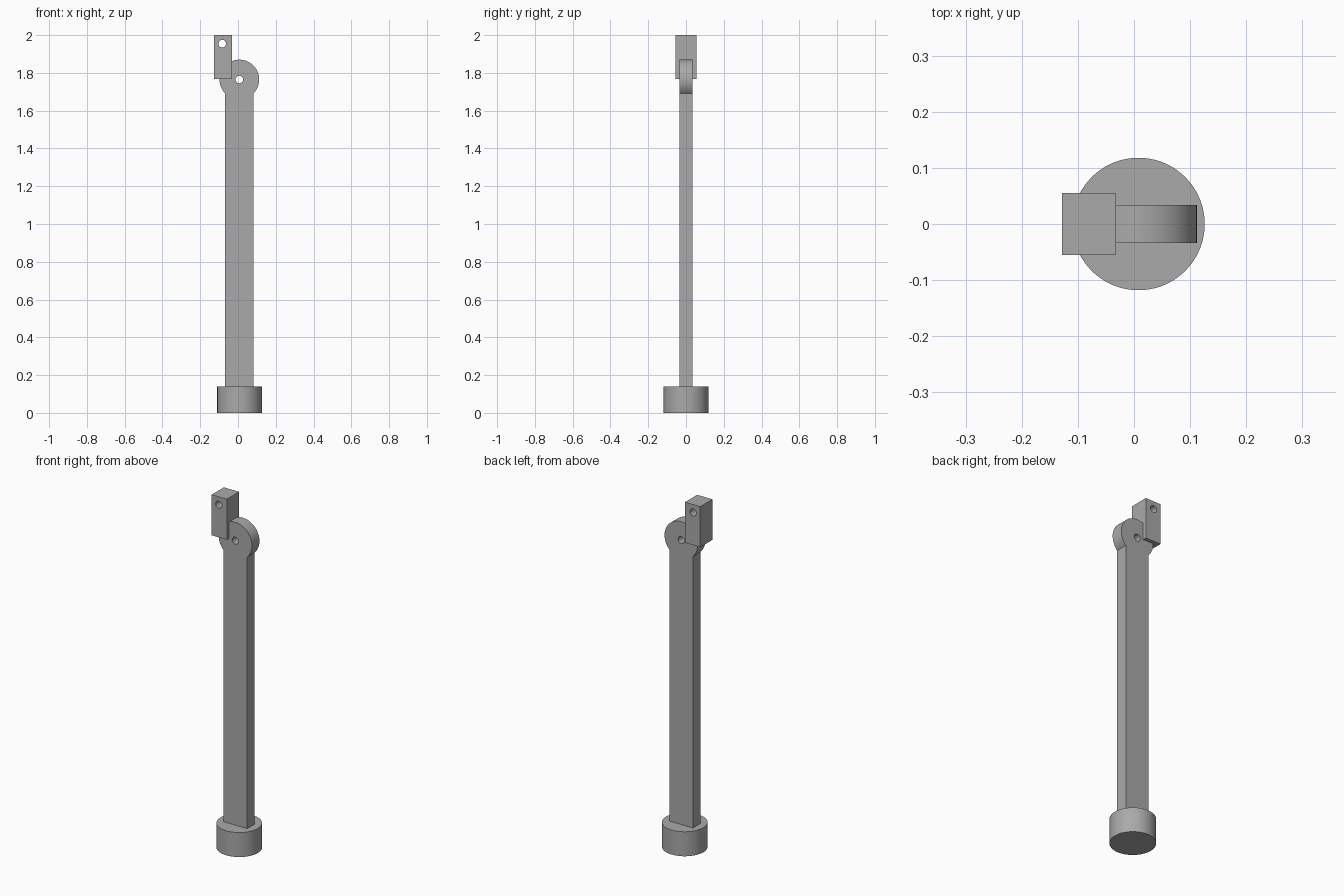
import bpy, bmesh
from math import sin, cos, pi, radians, asin, sqrt
from mathutils import Matrix

cube = bpy.data.objects.get("Cube")
if cube:
    bpy.data.objects.remove(cube, do_unlink=True)

grey = bpy.data.materials.new("plain grey")
grey.use_nodes = True
colour = (0.4, 0.4, 0.4, 1)
grey.diffuse_color = colour
grey.node_tree.nodes["Principled BSDF"].inputs["Base Color"].default_value = colour


def arc(cx, cz, r, start, end, steps):
    """Points along an arc; both ends are included."""
    return [(cx + r * cos(start + (end - start) * i / steps),
             cz + r * sin(start + (end - start) * i / steps))
            for i in range(steps + 1)]


def hole(cx, cz, r):
    return arc(cx, cz, r, 0, 2 * pi, 32)[:-1]


def finish(obj, name):
    obj.name = obj.data.name = name
    obj.data.materials.clear()
    obj.data.materials.append(grey)
    bpy.ops.object.select_all(action='DESELECT')
    obj.select_set(True)
    bpy.context.view_layer.objects.active = obj
    bpy.ops.object.shade_smooth_by_angle(angle=radians(30))


def plate(name, loops, half_depth):
    """Extrude an x-z outline with holes along y."""
    curve = bpy.data.curves.new(name, 'CURVE')
    curve.dimensions = '2D'
    curve.fill_mode = 'BOTH'
    curve.extrude = half_depth
    for loop in loops:
        spline = curve.splines.new('POLY')
        spline.points.add(len(loop) - 1)
        for point, (x, z) in zip(spline.points, loop):
            point.co = (x, z, 0, 1)
        spline.use_cyclic_u = True
    obj = bpy.data.objects.new(name, curve)
    bpy.context.collection.objects.link(obj)
    bpy.ops.object.select_all(action='DESELECT')
    obj.select_set(True)
    bpy.context.view_layer.objects.active = obj
    bpy.ops.object.convert(target='MESH')
    obj = bpy.context.view_layer.objects.active
    # Weld caps to walls and stand the plate upright
    bm = bmesh.new()
    bm.from_mesh(obj.data)
    bmesh.ops.remove_doubles(bm, verts=bm.verts, dist=1e-5)
    bm.transform(Matrix.Rotation(pi / 2, 4, 'X'))
    bmesh.ops.recalc_face_normals(bm, faces=bm.faces)
    bm.to_mesh(obj.data)
    bm.free()
    finish(obj, name)


# Round base
base_top = 0.14
bpy.ops.mesh.primitive_cylinder_add(vertices=96, radius=0.118, depth=base_top,
                                    location=(0.008, 0, base_top / 2))
finish(bpy.context.object, "round_base")

# Flat arm with a round pierced head
cx, cz, r, half_width = 0.007, 1.765, 0.105, 0.075
neck = asin(sqrt(1 - (half_width / r) ** 2))
outline = arc(cx, cz, r, -neck, pi + neck, 72)
outline += [(cx - half_width, base_top), (cx + half_width, base_top)]
plate("arm", [outline, hole(cx, cz, 0.02)], 0.034)

# Offset block with a cross hole
left, right, low, high = -0.128, -0.032, 1.768, 2.0
plate("top_block", [[(left, low), (right, low), (right, high), (left, high)],
                    hole(-0.083, 1.955, 0.02)], 0.055)
